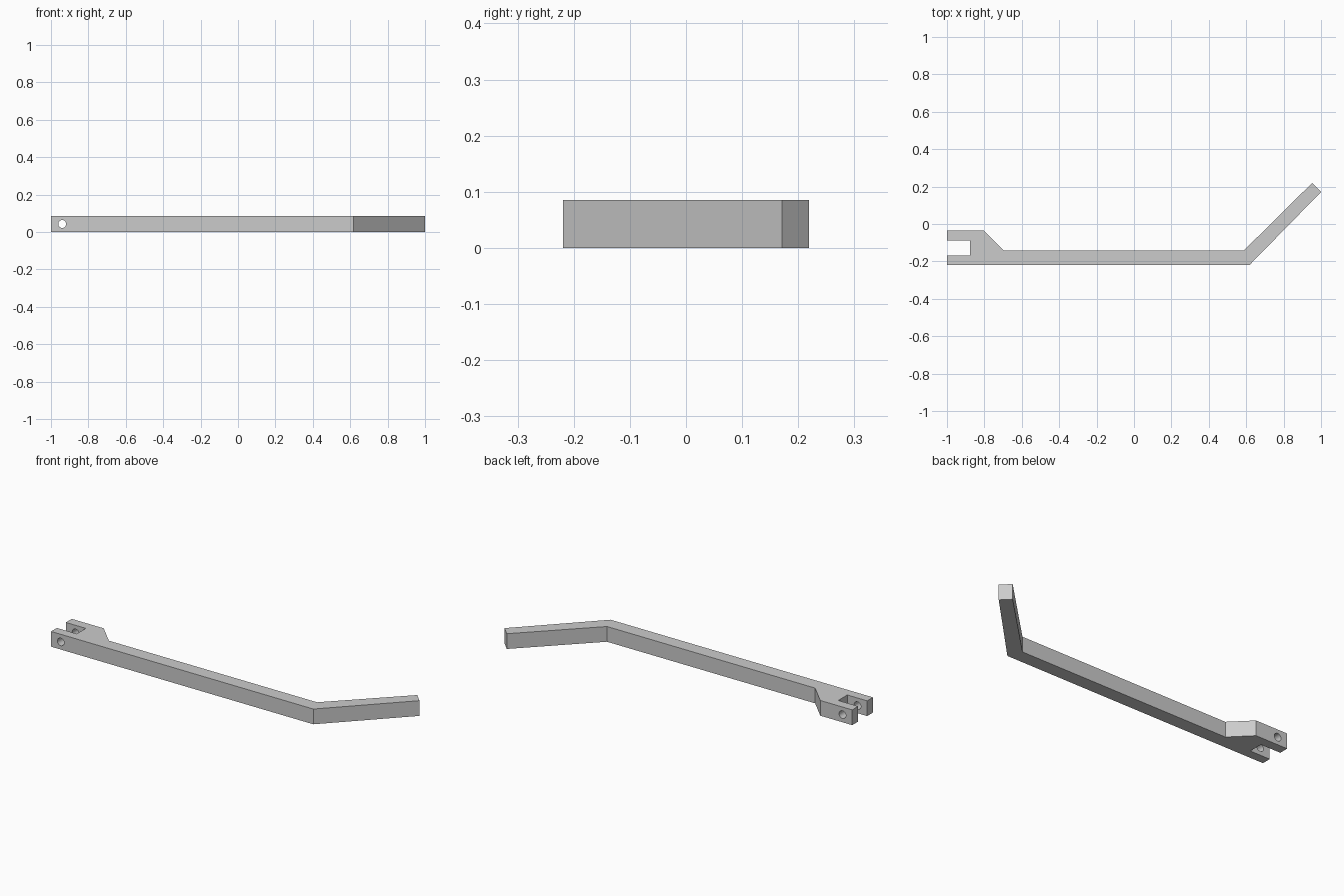
import bpy
import bmesh
import math

HEIGHT = 0.085

cube = bpy.data.objects.get("Cube")
if cube:
    bpy.data.objects.remove(cube, do_unlink=True)

grey = bpy.data.materials.new("plain grey")
grey.use_nodes = True
colour = (0.6, 0.6, 0.6, 1)
grey.diffuse_color = colour
grey.node_tree.nodes["Principled BSDF"].inputs["Base Color"].default_value = colour


def extrude_profile(name, points, height):
    """Raise a flat outline into a solid standing on z = 0."""
    bm = bmesh.new()
    face = bm.faces.new([bm.verts.new((x, y, 0)) for x, y in points])
    top = bmesh.ops.extrude_face_region(bm, geom=[face])["geom"]
    bmesh.ops.translate(bm, vec=(0, 0, height),
                        verts=[v for v in top if isinstance(v, bmesh.types.BMVert)])
    bmesh.ops.recalc_face_normals(bm, faces=bm.faces)
    mesh = bpy.data.meshes.new(name)
    bm.to_mesh(mesh)
    bm.free()
    obj = bpy.data.objects.new(name, mesh)
    bpy.context.collection.objects.link(obj)
    mesh.materials.append(grey)
    return obj


# Lever: straight bar, angled handle, and forked end with a slot
lever = extrude_profile("lever_arm", [
    (-1, -0.219), (0.618, -0.219), (1, 0.171), (0.952, 0.219),
    (0.587, -0.142), (-0.697, -0.142), (-0.803, -0.036), (-1, -0.036),
    (-1, -0.088), (-0.877, -0.088), (-0.877, -0.168), (-1, -0.168),
], HEIGHT)

# Pin hole through both fork prongs
bpy.ops.mesh.primitive_cylinder_add(vertices=32, radius=0.021, depth=0.4,
                                    location=(-0.94, -0.128, HEIGHT / 2),
                                    rotation=(math.pi / 2, 0, 0))
cutter = bpy.context.object
cutter.name = "pin_hole_cutter"
cutter.data.materials.append(grey)

hole = lever.modifiers.new("pin hole", "BOOLEAN")
hole.operation = "DIFFERENCE"
hole.solver = "EXACT"
hole.object = cutter

# Apply the cut, remove the helper and smooth only the hole walls
bpy.ops.object.select_all(action="DESELECT")
lever.select_set(True)
bpy.context.view_layer.objects.active = lever
bpy.ops.object.modifier_apply(modifier=hole.name)
bpy.data.objects.remove(cutter, do_unlink=True)
bpy.ops.object.shade_smooth_by_angle(angle=math.radians(30))
